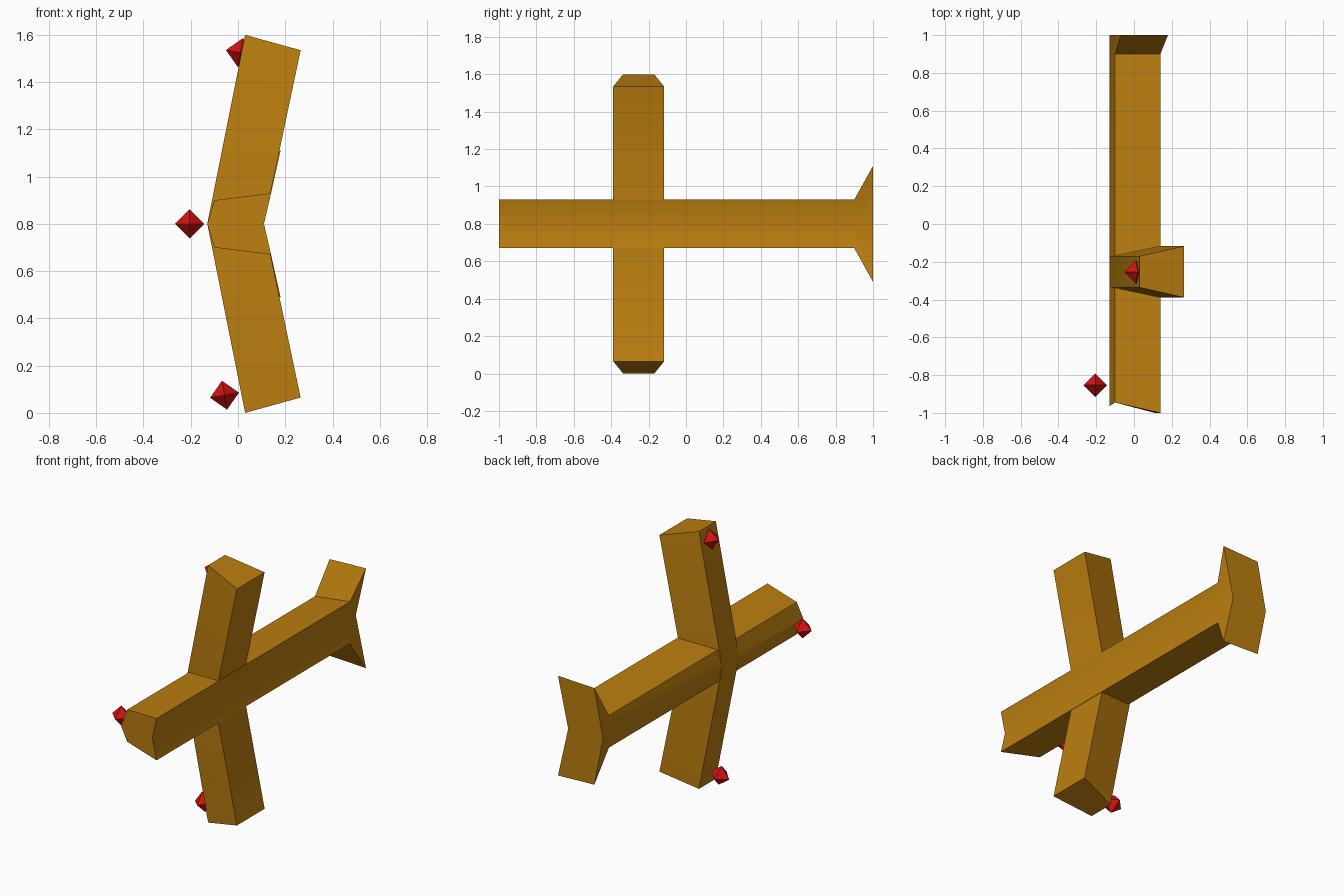
import bpy, bmesh, math
from mathutils import Matrix, Vector

if "Cube" in bpy.data.objects:
    bpy.data.objects.remove(bpy.data.objects["Cube"], do_unlink=True)


def material(name, colour):
    m = bpy.data.materials.new(name)
    m.use_nodes = True
    m.diffuse_color = (*colour, 1)
    m.node_tree.nodes["Principled BSDF"].inputs["Base Color"].default_value = (*colour, 1)
    return m


gold = material("gold brown", (0.50, 0.21, 0.005))
red = material("gem red", (0.65, 0.006, 0.006))


def finish(name, bm, mat):
    bmesh.ops.recalc_face_normals(bm, faces=bm.faces)
    mesh = bpy.data.meshes.new(name)
    bm.to_mesh(mesh)
    bm.free()
    mesh.materials.append(mat)
    obj = bpy.data.objects.new(name, mesh)
    bpy.context.collection.objects.link(obj)
    return obj


def loft(name, sections, mat):
    """Join matching rings of points and close both ends."""
    bm = bmesh.new()
    rings = [[bm.verts.new(p) for p in s] for s in sections]
    n = len(rings[0])
    for a, b in zip(rings, rings[1:]):
        for i in range(n):
            j = (i + 1) % n
            bm.faces.new((a[i], a[j], b[j], b[i]))
    bm.faces.new(rings[0])
    bm.faces.new(rings[-1])
    obj = finish(name, bm, mat)
    bpy.ops.object.select_all(action='DESELECT')
    obj.select_set(True)
    bpy.context.view_layer.objects.active = obj
    bpy.ops.object.shade_smooth_by_angle(angle=math.radians(30))
    return obj


MID = 0.8  # height of the symmetry plane


def chevron(upper_left, upper_right, ys):
    """Six-point ring: ridge, upper pair, groove, lower pair."""
    (lx, lh), (rx, rh) = upper_left, upper_right
    y_ridge, y_left, y_right = ys
    return [(-0.13, y_ridge, MID), (lx, y_left, MID + lh), (rx, y_right, MID + rh),
            (0.11, y_right, MID), (rx, y_right, MID - rh), (lx, y_left, MID - lh)]


# Long beam with a slanted front end and a flared rear end
slim = ((-0.10, 0.10), (0.14, 0.13))
loft("main_beam", [
    chevron(*slim, (-0.965, -0.945, -1.0)),
    chevron(*slim, (0.9, 0.9, 0.9)),
    chevron((-0.07, 0.30), (0.18, 0.31), (1, 1, 1)),
], gold)


# Swept cross arm, tapered in section, bent at the middle
def arm_section(left, right):
    y, narrow, wide = -0.253, 0.083, 0.136
    return [(left[0], y - narrow, left[1]), (right[0], y - wide, right[1]),
            (right[0], y + wide, right[1]), (left[0], y + narrow, left[1])]


loft("cross_arm", [
    arm_section((0.03, 0.0), (0.265, 0.065)),
    arm_section((-0.13, MID), (0.11, MID)),
    arm_section((0.03, 1.6), (0.265, 1.535)),
], gold)


# Octahedral gems
def gem(name, centre, tilt):
    bm = bmesh.new()
    r = 0.062
    ring = [bm.verts.new((r * x, r * y, 0)) for x, y in ((1, 0), (0, 1), (-1, 0), (0, -1))]
    for z in (r, -r):
        tip = bm.verts.new((0, 0, z))
        for i in range(4):
            bm.faces.new((ring[i], ring[(i + 1) % 4], tip))
    bm.transform(Matrix.Translation(Vector(centre)) @ Matrix.Rotation(math.radians(tilt), 4, 'Y'))
    return finish(name, bm, red)


gem("front_gem", (-0.205, -0.853, MID), 0)
gem("upper_gem", (0.01, -0.255, 1.525), 10)
gem("lower_gem", (-0.057, -0.255, 0.075), -10)
